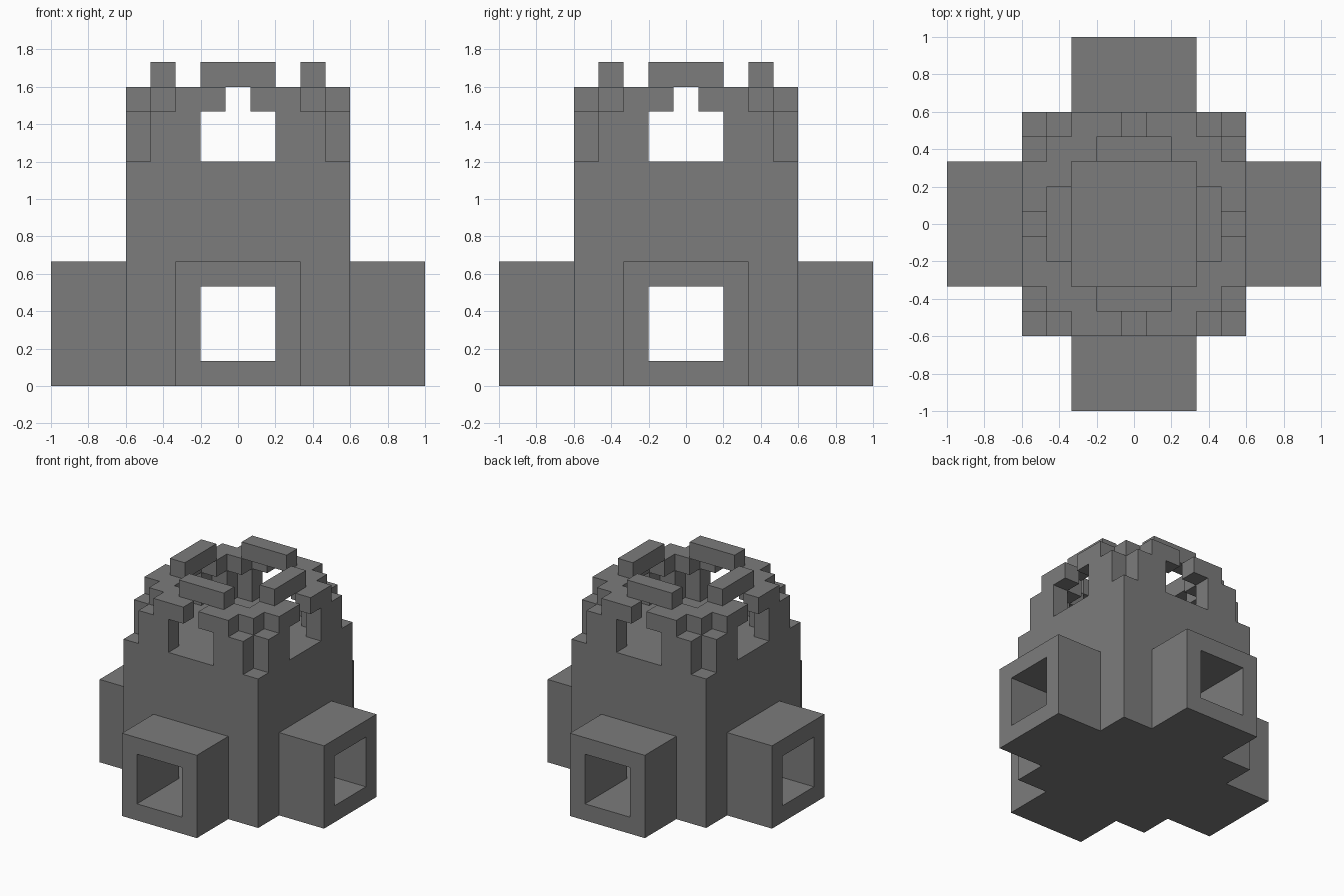
import bpy, bmesh
from math import radians
from mathutils import Vector

cube = bpy.data.objects.get("Cube")
if cube:
    bpy.data.objects.remove(cube, do_unlink=True)

U = 2 / 15  # size of one block

stone = bpy.data.materials.new("grey_stone")
stone.use_nodes = True
grey = (0.2, 0.2, 0.2, 1)
stone.diffuse_color = grey
bsdf = stone.node_tree.nodes["Principled BSDF"]
bsdf.inputs["Base Color"].default_value = grey
bsdf.inputs["Roughness"].default_value = 0.9


def box(xs, ys, zs):
    """Blocks in inclusive index ranges; x and y count from the centre."""
    return {(x, y, z) for x in range(xs[0], xs[1] + 1)
            for y in range(ys[0], ys[1] + 1)
            for z in range(zs[0], zs[1] + 1)}


def square(r, zs):
    return box((-r, r), (-r, r), zs)


def turn(cells, times):
    for _ in range(times):
        cells = {(-y, x, z) for x, y, z in cells}
    return cells


def four(cells):
    return set().union(*(turn(cells, k) for k in range(4)))


def mirrored(cells):
    return cells | {(-x, y, z) for x, y, z in cells}


# Hollow lower hall with a doorway in each side
doorway = box((-1, 1), (-7, -4), (1, 3))
hall = square(4, (0, 8)) - square(3, (1, 7)) - four(doorway)

# Square tunnel porch projecting from a side
porch = box((-2, 2), (-7, -5), (0, 4)) - doorway

# Thin upper wall: window in each side, cut corners, inner corner pillars
wall_side = mirrored(box((2, 3), (-4, -4), (9, 10)))
pillar = box((3, 3), (-3, -3), (9, 10))
upper_wall = four(wall_side | pillar)

# Parapet: split in the middle of each side, stepped in at the corners
parapet_side = mirrored(box((1, 2), (-4, -4), (11, 11)) | box((2, 3), (-3, -3), (11, 11)))
parapet = four(parapet_side)

# Raised bar bridging the gap on each side
crest = box((-1, 1), (-3, -3), (12, 12))

parts = {"hall": hall, "upper_wall": upper_wall, "parapet": parapet}
for k, side in enumerate(("front", "left", "back", "right")):
    parts[side + "_porch"] = turn(porch, k)
    parts[side + "_crest"] = turn(crest, k)
solid = set().union(*parts.values())


def build(name, cells):
    """Skin the blocks, leaving out faces buried against other blocks."""
    bm = bmesh.new()
    verts = {}

    def vert(p):
        key = tuple(round(2 * c) for c in p)
        if key not in verts:
            verts[key] = bm.verts.new(p * U)
        return verts[key]

    for cell in sorted(cells):
        centre = Vector(cell) + Vector((0, 0, 0.5))
        for axis in range(3):
            for sign in (-1, 1):
                n = Vector((0, 0, 0))
                n[axis] = sign
                if tuple(int(c + d) for c, d in zip(cell, n)) in solid:
                    continue
                a = Vector((0, 0, 0))
                a[(axis + 1) % 3] = 1
                b = n.cross(a)
                corners = ((-1, -1), (1, -1), (1, 1), (-1, 1))
                bm.faces.new([vert(centre + (n + a * i + b * j) / 2) for i, j in corners])
    bmesh.ops.dissolve_limit(bm, angle_limit=radians(1), verts=bm.verts, edges=bm.edges)
    mesh = bpy.data.meshes.new(name)
    bm.to_mesh(mesh)
    bm.free()
    mesh.materials.append(stone)
    bpy.context.collection.objects.link(bpy.data.objects.new(name, mesh))


for name, cells in parts.items():
    build(name, cells)
